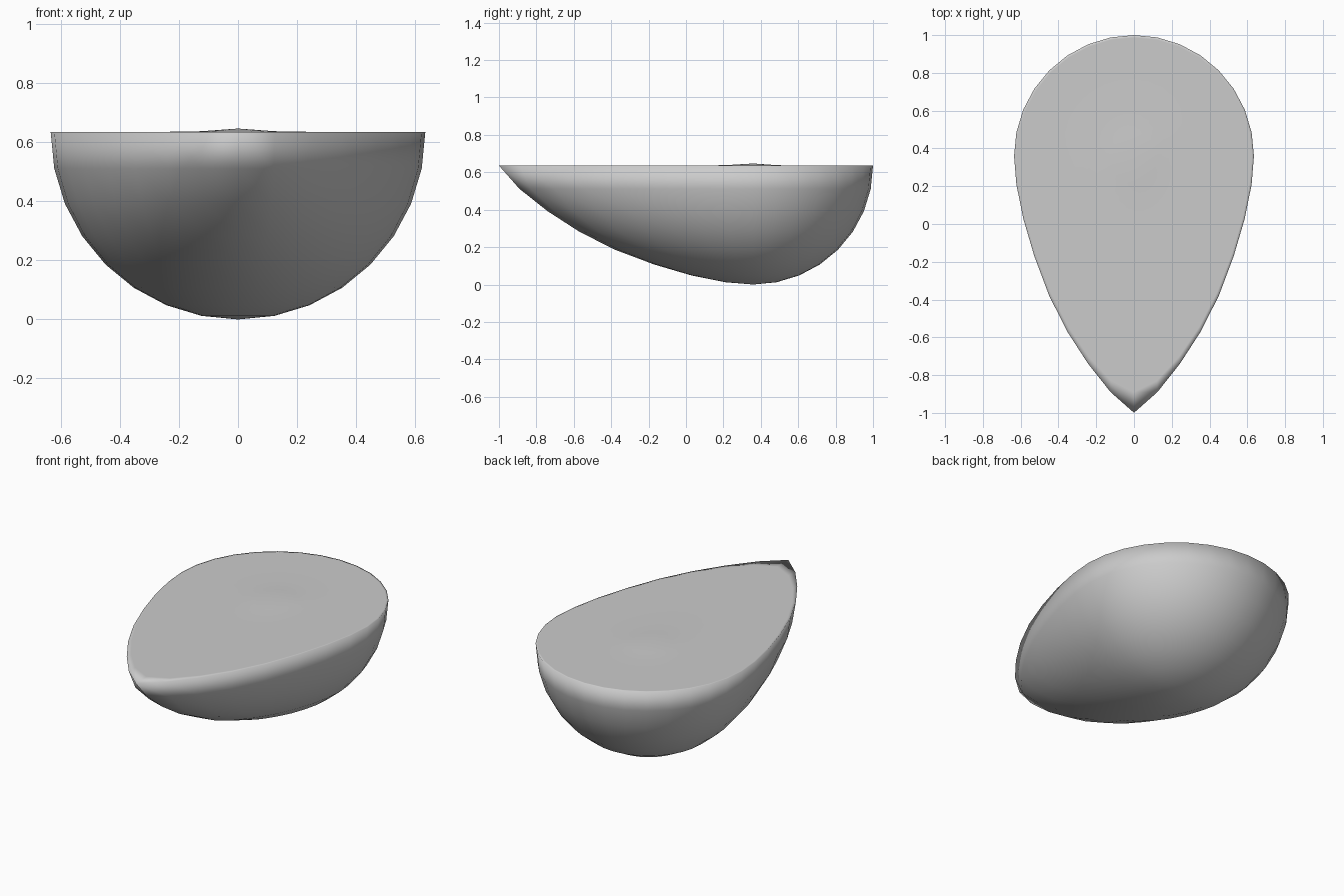
import bpy, bmesh, math

if "Cube" in bpy.data.objects:
    bpy.data.objects.remove(bpy.data.objects["Cube"])

R = 0.635          # radius of the round body
YC = 0.36          # y of the widest section
# y positions along the drawn-out front half, one per 11.25 degrees
FRONT = [-1.0, -0.89, -0.74, -0.57, -0.38, -0.17, 0.03, 0.21, YC]


def stretch(u):
    """Map unit-sphere y to the teardrop: round back, pointed front."""
    if u >= 0:
        return YC + (1 - YC) * u
    t = math.acos(min(1.0, -u)) / math.radians(11.25)
    i = min(int(t), 7)
    return FRONT[i] + (FRONT[i + 1] - FRONT[i]) * (t - i)


# Half teardrop: a sphere with its upper half flattened and its front pulled out
bm = bmesh.new()
bmesh.ops.create_uvsphere(bm, u_segments=32, v_segments=16, radius=1)
for v in bm.verts:
    x, y, z = v.co
    if z > 1e-4:
        # flat lid with a tiny raised centre
        r = math.hypot(x, y)
        top = R + (0.012 if r < 0.05 else 0.003 if r < 0.25 else 0.001 if r < 0.45 else 0)
    else:
        top = R + R * min(z, 0)
    v.co = (x * R, stretch(y), top)
bmesh.ops.recalc_face_normals(bm, faces=bm.faces)
for f in bm.faces:
    f.smooth = True

mesh = bpy.data.meshes.new("half_teardrop_body")
bm.to_mesh(mesh)
bm.free()
obj = bpy.data.objects.new("half_teardrop_body", mesh)
bpy.context.collection.objects.link(obj)
